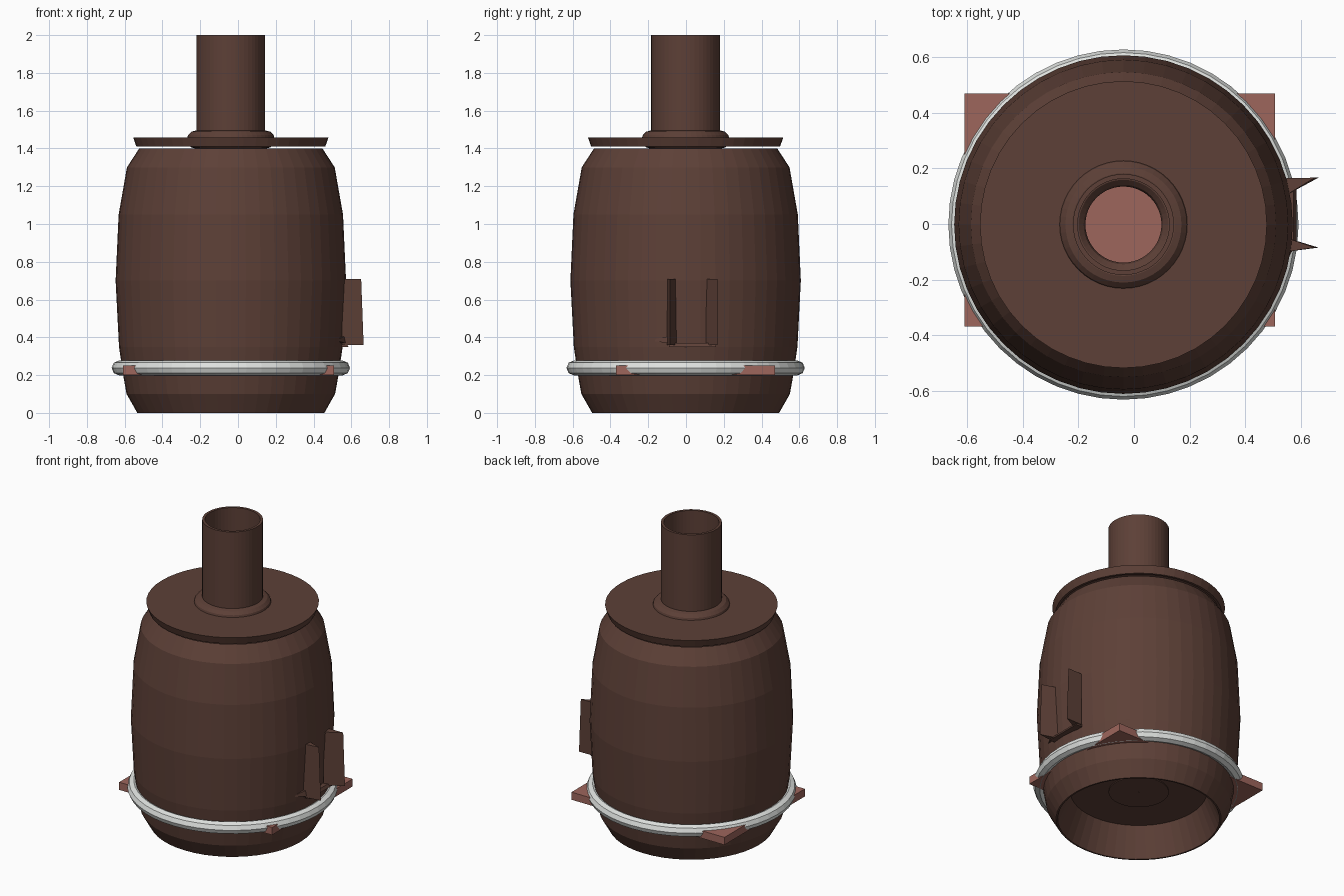
import bpy, math

if "Cube" in bpy.data.objects:
    bpy.data.objects.remove(bpy.data.objects["Cube"])

CX, CY = -0.038, -0.002   # axis of the barrel
SEG = 48


def mat(name, col):
    m = bpy.data.materials.new(name)
    m.diffuse_color = (*col, 1)
    m.use_nodes = True
    m.node_tree.nodes["Principled BSDF"].inputs["Base Color"].default_value = m.diffuse_color
    return m


BROWN = mat("dark_brown", (0.109, 0.051, 0.038))
CLAY = mat("clay_red", (0.34, 0.133, 0.107))
SILVER = mat("light_grey", (0.74, 0.76, 0.74))


def make(name, verts, faces, m):
    me = bpy.data.meshes.new(name)
    me.from_pydata(verts, [], faces)
    me.materials.append(m)
    ob = bpy.data.objects.new(name, me)
    bpy.context.collection.objects.link(ob)
    return ob


def lathe(name, profile, m, closed=False):
    """Spin (radius, z) points around the barrel axis."""
    n = len(profile)
    verts, faces = [], []
    for i in range(SEG):
        a = 2 * math.pi * i / SEG
        verts += [(CX + r * math.cos(a), CY + r * math.sin(a), z) for r, z in profile]
    for i in range(SEG):
        j = (i + 1) % SEG
        for k in range(n if closed else n - 1):
            l = (k + 1) % n
            faces.append((i * n + k, j * n + k, j * n + l, i * n + l))
    return make(name, verts, faces, m)


def torus(name, R, r, z, sides, m):
    step = 2 * math.pi / sides
    return lathe(name, [(R + r * math.cos(step * k), z + r * math.sin(step * k))
                        for k in range(sides)], m, True)


def prism(name, bottom, top, m):
    """Solid between two matching polygons."""
    n = len(bottom)
    faces = [tuple(reversed(range(n))), tuple(range(n, 2 * n))]
    faces += [(k, (k + 1) % n, n + (k + 1) % n, n + k) for k in range(n)]
    return make(name, bottom + top, faces, m)


# barrel body, with an inset floor and a thin inner wall below it
lathe("barrel", [(0.001, 0.19), (0.41, 0.19), (0.485, 0), (0.495, 0), (0.552, 0.1),
                 (0.57, 0.2), (0.592, 0.35), (0.61, 0.7), (0.594, 1.05),
                 (0.55, 1.3), (0.485, 1.4)], BROWN)
lathe("floor_cap", [(0.001, 0.184), (0.18, 0.184), (0.18, 0.191)], BROWN)

# floating lid with a hollow underside
lathe("lid", [(0.17, 1.458), (0.517, 1.458), (0.50, 1.41), (0.485, 1.41),
              (0.485, 1.435), (0.17, 1.435)], BROWN, True)

# chimney pipe and its collar
lathe("chimney", [(0.182, 1.42), (0.182, 2.0), (0.165, 2.0), (0.165, 1.42)], BROWN, True)
torus("chimney_collar", 0.185, 0.048, 1.447, 12, BROWN)

# metal hoop
torus("hoop", 0.592, 0.039, 0.238, 8, SILVER)

# square slab passing through the barrel
sq = [(-0.61, -0.37), (0.508, -0.37), (0.508, 0.47), (-0.61, 0.47)]
prism("slab", [(x, y, 0.2) for x, y in sq], [(x, y, 0.25) for x, y in sq], CLAY)

# two pointed door flaps
for name, yb0, yb1, yt in (("flap_front", -0.1, -0.05, -0.085),
                           ("flap_back", 0.105, 0.165, 0.167)):
    prism(name,
          [(0.55, yb0, 0.36), (0.665, yt, 0.36), (0.55, yb1, 0.36)],
          [(0.55, yb0, 0.71), (0.652, yt, 0.71), (0.55, yb1, 0.71)], BROWN)

# little sill chips below the flaps
prism("sill_chip", [(0.53, -0.17, 0.38), (0.585, -0.07, 0.365), (0.53, -0.07, 0.365)],
      [(0.53, -0.17, 0.39), (0.575, -0.07, 0.41), (0.53, -0.07, 0.41)], BROWN)
prism("sill", [(0.54, -0.09, 0.35), (0.585, -0.09, 0.35), (0.585, 0.16, 0.35), (0.54, 0.16, 0.35)],
      [(0.54, -0.09, 0.37), (0.575, -0.09, 0.37), (0.575, 0.16, 0.37), (0.54, 0.16, 0.37)], BROWN)

# consistent outward normals
import bmesh
for ob in bpy.data.objects:
    bm = bmesh.new()
    bm.from_mesh(ob.data)
    bmesh.ops.recalc_face_normals(bm, faces=bm.faces)
    bm.to_mesh(ob.data)
    bm.free()
